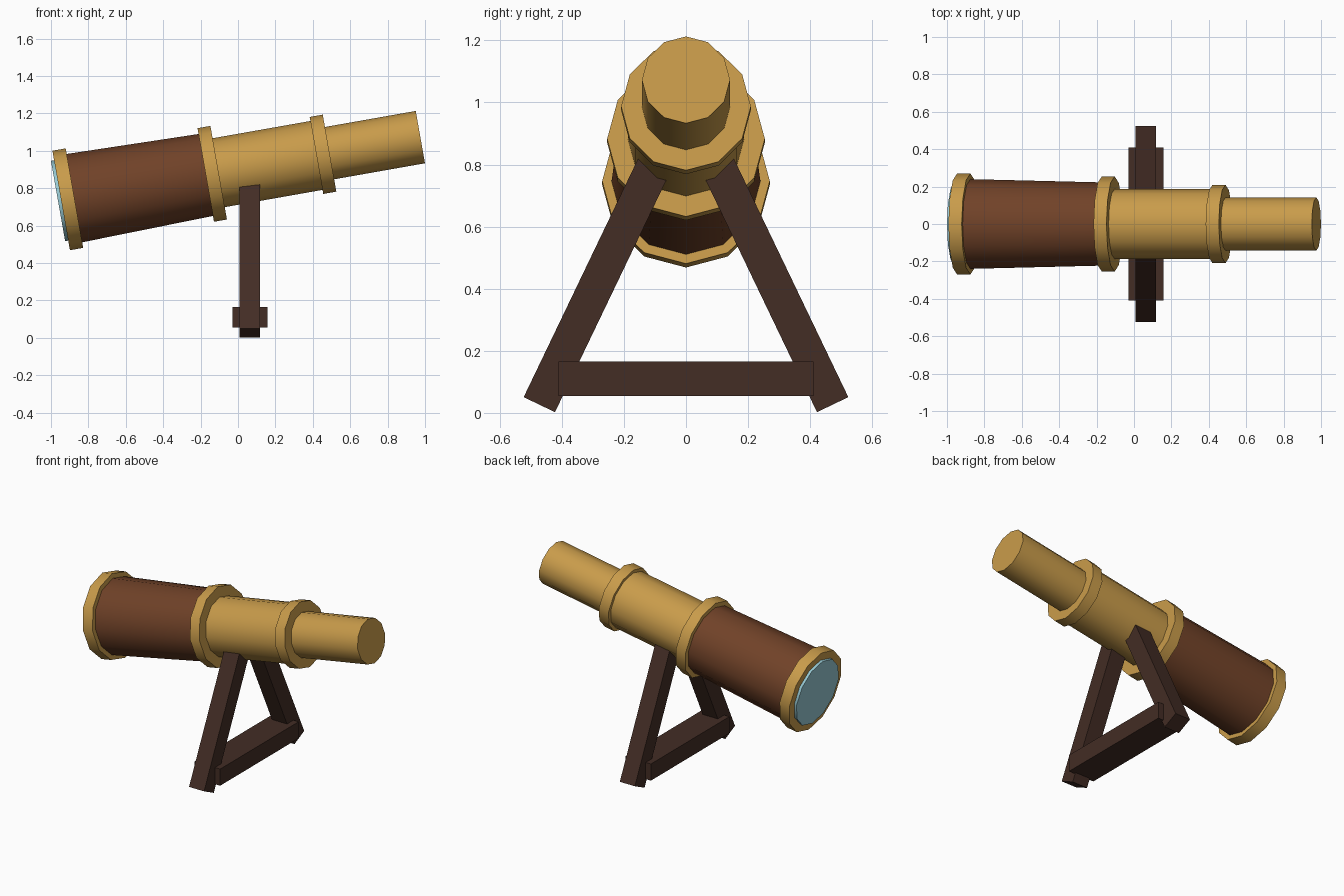
import bpy, bmesh, math
from mathutils import Vector, Matrix

if "Cube" in bpy.data.objects:
    bpy.data.objects.remove(bpy.data.objects["Cube"])


def material(name, rgb):
    m = bpy.data.materials.new(name)
    m.diffuse_color = (*rgb, 1)
    m.use_nodes = True
    m.node_tree.nodes["Principled BSDF"].inputs["Base Color"].default_value = m.diffuse_color
    return m


BRASS = material("brass", (0.578, 0.328, 0.069))
LEATHER = material("brown leather", (0.162, 0.054, 0.021))
WOOD = material("dark wood", (0.056, 0.026, 0.018))
GLASS = material("pale blue glass", (0.305, 0.578, 0.645))

# Optical axis: passes through x = 0 at this height, raised 10 degrees
CENTRE = Vector((0, 0, 0.901))
TILT = Matrix.Rotation(math.radians(80), 4, 'Y')


def add_object(name, bm, mat):
    me = bpy.data.meshes.new(name)
    bm.to_mesh(me)
    bm.free()
    me.materials.append(mat)
    ob = bpy.data.objects.new(name, me)
    bpy.context.collection.objects.link(ob)
    return ob


def tube(name, t0, t1, r0, r1, mat):
    """12-sided capped tube from t0 to t1 along the tilted axis."""
    bm = bmesh.new()
    bmesh.ops.create_cone(bm, cap_ends=True, segments=12, radius1=r0,
                          radius2=r1, depth=t1 - t0)
    place = Matrix.Translation(CENTRE) @ TILT @ Matrix.Translation((0, 0, (t0 + t1) / 2))
    bmesh.ops.transform(bm, matrix=place, verts=bm.verts)
    ob = add_object(name, bm, mat)
    bpy.ops.object.select_all(action='DESELECT')
    ob.select_set(True)
    bpy.context.view_layer.objects.active = ob
    bpy.ops.object.shade_smooth_by_angle(angle=math.radians(40))


def box(name, size, matrix, mat):
    bm = bmesh.new()
    bmesh.ops.create_cube(bm, size=1, matrix=matrix @ Matrix.Diagonal((*size, 1)))
    add_object(name, bm, mat)


# Telescope body, from lens to eyepiece
tube("lens", -0.977, -0.93, 0.218, 0.218, GLASS)
tube("front_ring", -0.96, -0.888, 0.27, 0.27, BRASS)
tube("main_barrel", -0.90, -0.16, 0.24, 0.222, LEATHER)
tube("middle_ring", -0.175, -0.105, 0.254, 0.254, BRASS)
tube("middle_tube", -0.12, 0.44, 0.187, 0.187, BRASS)
tube("rear_ring", 0.426, 0.497, 0.209, 0.209, BRASS)
tube("eyepiece_tube", 0.48, 0.99, 0.142, 0.142, BRASS)

# Splayed legs, tops buried in the middle tube
for side, label in ((-1, "front_leg"), (1, "back_leg")):
    foot = Vector((0.063, side * 0.4725, 0.0265))
    top = Vector((0.063, side * 0.085, 0.834))
    d = top - foot
    lean = Matrix.Rotation(side * math.atan2(abs(d.y), d.z), 4, 'X')
    box(label, (0.11, 0.112, d.length),
        Matrix.Translation((foot + top) / 2) @ lean, WOOD)

# Crossbar joining the legs
box("crossbar", (0.187, 0.82, 0.11), Matrix.Translation((0.063, 0, 0.11)), WOOD)
